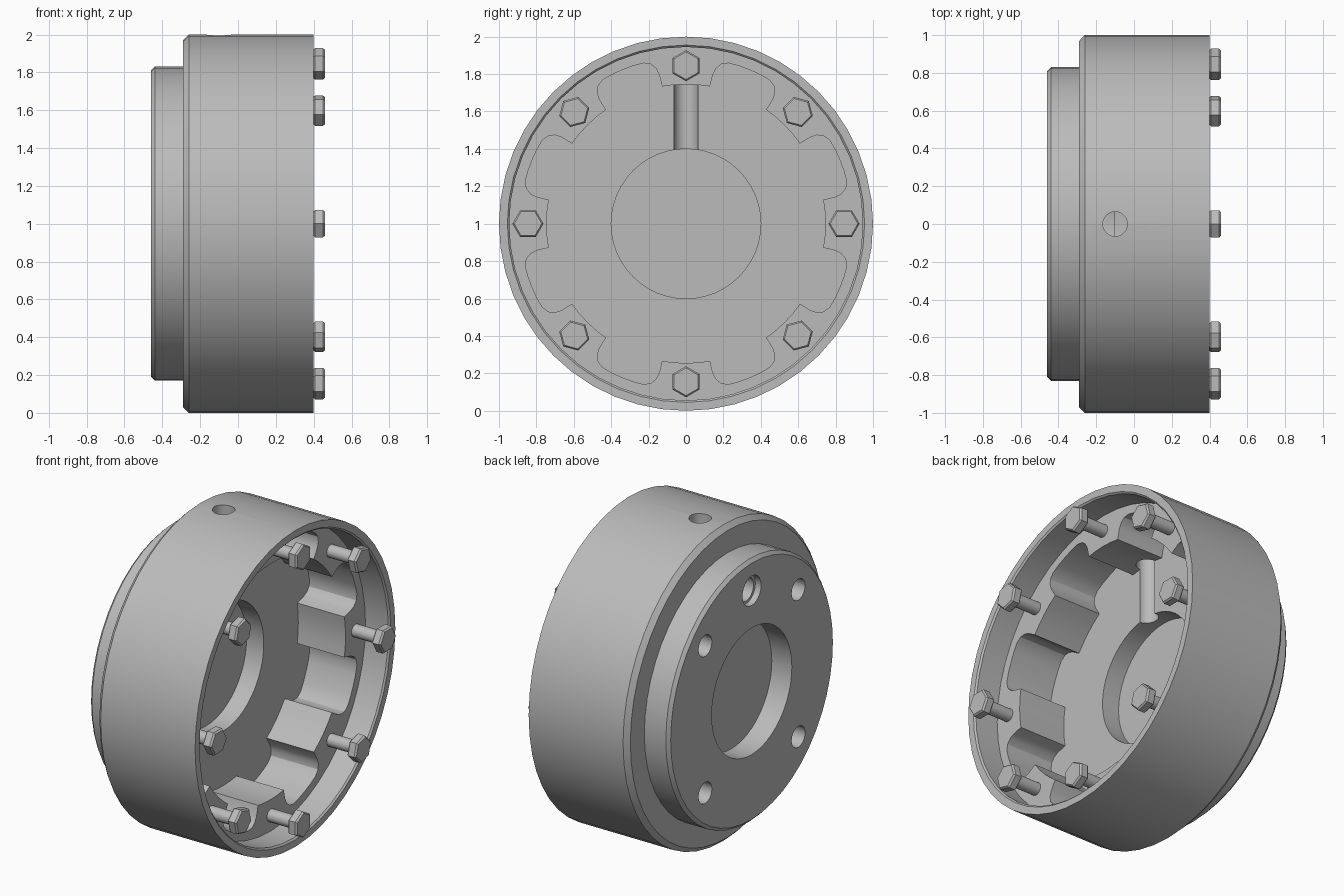
import bpy, bmesh
from math import radians, sin, cos, pi
from mathutils import Matrix

cube = bpy.data.objects.get("Cube")
if cube:
    bpy.data.objects.remove(cube, do_unlink=True)

grey = bpy.data.materials.new("plain grey")
grey.use_nodes = True
COLOUR = (0.5, 0.5, 0.5, 1)
grey.diffuse_color = COLOUR
grey.node_tree.nodes["Principled BSDF"].inputs["Base Color"].default_value = COLOUR

SEGMENTS = 48
CENTRE = Matrix.Translation((0, 0, 1))


def finish(name, bm, matrix=CENTRE):
    bm.transform(matrix)
    bmesh.ops.recalc_face_normals(bm, faces=bm.faces)
    mesh = bpy.data.meshes.new(name)
    bm.to_mesh(mesh)
    bm.free()
    mesh.materials.append(grey)
    obj = bpy.data.objects.new(name, mesh)
    bpy.context.collection.objects.link(obj)
    return obj


def lathe(name, profile, segments=SEGMENTS, matrix=CENTRE):
    """Closed solid turned about the x axis from (x, radius) points."""
    bm = bmesh.new()
    rings = []
    for x, r in profile:
        rings.append([bm.verts.new((x, r * sin(2 * pi * i / segments),
                                    r * cos(2 * pi * i / segments)))
                      for i in range(segments)])
    for a, b in zip(rings, rings[1:]):
        for i in range(segments):
            j = (i + 1) % segments
            bm.faces.new((a[i], a[j], b[j], b[i]))
    bm.faces.new(rings[0])
    bm.faces.new(rings[-1])
    return finish(name, bm, matrix)


def prism(name, outline, x0, x1):
    """Extrude a (y, z) outline along x."""
    bm = bmesh.new()
    face = bm.faces.new([bm.verts.new((x0, y, z)) for y, z in outline])
    top = bmesh.ops.extrude_face_region(bm, geom=[face])["geom"]
    bmesh.ops.translate(bm, vec=(x1 - x0, 0, 0),
                        verts=[v for v in top if isinstance(v, bmesh.types.BMVert)])
    return finish(name, bm)


def select_only(obj):
    bpy.ops.object.select_all(action="DESELECT")
    obj.select_set(True)
    bpy.context.view_layer.objects.active = obj


def cut(target, cutter):
    cutter.hide_render = True
    mod = target.modifiers.new("cut", "BOOLEAN")
    mod.operation = "DIFFERENCE"
    mod.solver = "EXACT"
    mod.object = cutter
    select_only(target)
    bpy.ops.object.modifier_apply(modifier=mod.name)
    bpy.data.objects.remove(cutter, do_unlink=True)


def at(y, z):
    return Matrix.Translation((0, y, 1 + z))


# Turned housing: rear flange, chamfered drum and shallow open rim
FLOOR, LEDGE = -0.1, 0.23
housing = lathe("housing", [
    (-0.46, 0.81), (-0.44, 0.83), (-0.29, 0.83), (-0.29, 0.97), (-0.26, 1),
    (0.40, 1), (0.40, 0.955), (0.39, 0.945), (LEDGE, 0.945)])

# Main cavity with eight inward lugs and rounded pockets between them
half = [(0, 0.745), (5, 0.745), (9.9, 0.745), (10.2, 0.81), (10.9, 0.845),
        (12.4, 0.873), (14.8, 0.888), (18.5, 0.89)]
period = half + [(22.5, 0.89)] + [(45 - a, r) for a, r in half[:0:-1]]
outline = [(r * sin(radians(a + 45 * k)), r * cos(radians(a + 45 * k)))
           for k in range(8) for a, r in period]
cut(housing, prism("cavity_cutter", outline, FLOOR, 0.5))

# Central recesses on both sides of a thin web
cut(housing, lathe("front_recess_cutter", [(-0.22, 0.4), (0.0, 0.4)]))
cut(housing, lathe("rear_recess_cutter",
                   [(-0.32, 0.4), (-0.475, 0.4), (-0.475, 0.43), (-0.5, 0.43)][:2]))

# Radial port from the top of the drum into the central recess
turn = Matrix.Translation((FLOOR, 0, 1)) @ Matrix.Rotation(radians(-90), 4, "Y")
cut(housing, lathe("port_cutter", [(0.3, 0.065), (1.2, 0.065)], 24, turn))

# Rear mounting holes and one larger stepped inlet
for sy in (-1, 1):
    for sz in (-1, 1):
        cut(housing, lathe("mount_hole_cutter", [(-0.5, 0.067), (-0.22, 0.067)],
                           20, at(sy * 0.465, sz * 0.465)))
cut(housing, lathe("inlet_cutter", [(-0.5, 0.093), (-0.42, 0.093), (-0.42, 0.075),
                                    (-0.2, 0.075)], 24, at(0, 0.635)))
select_only(housing)
bpy.ops.object.shade_smooth_by_angle(angle=radians(30))

# Eight bolts standing on the lugs: hexagonal head on a round shank
for k in range(8):
    a = radians(45 * k)
    place = CENTRE @ Matrix.Rotation(-a, 4, "X") @ Matrix.Translation((0, 0, 0.845))
    lathe(f"bolt_head_{k + 1}", [(0.40, 0.076), (0.407, 0.083), (0.449, 0.083),
                                 (0.46, 0.074)], 6, place)
    shank = lathe(f"bolt_shank_{k + 1}", [(0.2, 0.04), (0.405, 0.04)], 16, place)
    select_only(shank)
    bpy.ops.object.shade_smooth_by_angle(angle=radians(30))
